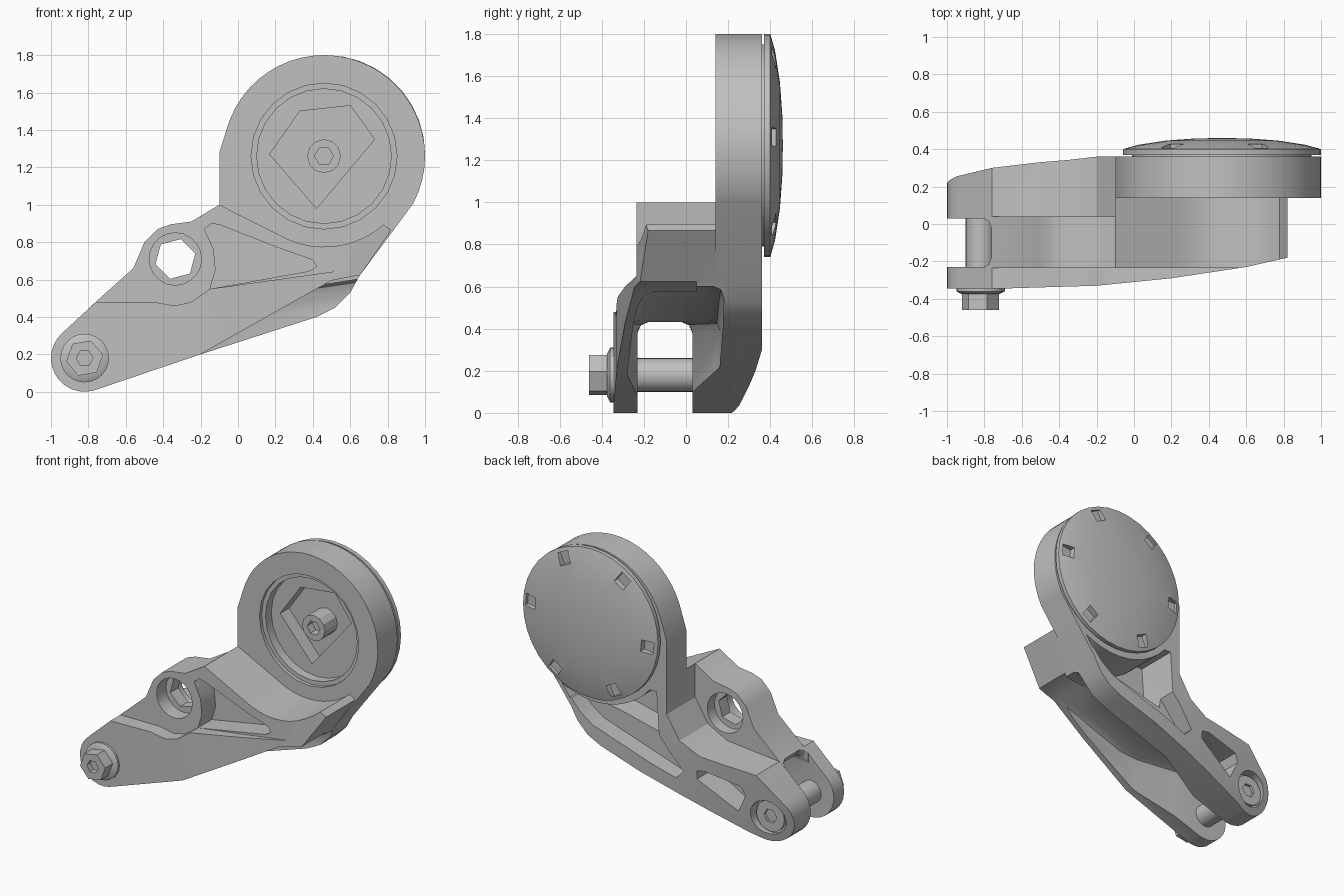
import bpy, bmesh
from math import sin, cos, pi, radians

cube = bpy.data.objects.get("Cube")
if cube:
    bpy.data.objects.remove(cube, do_unlink=True)

grey = bpy.data.materials.new("mid grey")
grey.use_nodes = True
tone = (0.53, 0.53, 0.53, 1)
grey.diffuse_color = tone
grey.node_tree.nodes["Principled BSDF"].inputs["Base Color"].default_value = tone


def arc(cx, cz, r, start, end, steps):
    angles = [radians(start + (end - start) * i / steps) for i in range(steps + 1)]
    return [(cx + r * cos(a), cz + r * sin(a)) for a in angles]


def circle(cx, cz, r, sides=32, turn=0):
    return arc(cx, cz, r, turn, turn + 360, sides)[:-1]


def finish(name, bm):
    bmesh.ops.recalc_face_normals(bm, faces=bm.faces)
    mesh = bpy.data.meshes.new(name)
    bm.to_mesh(mesh)
    bm.free()
    mesh.materials.append(grey)
    obj = bpy.data.objects.new(name, mesh)
    bpy.context.collection.objects.link(obj)
    return obj


def prism(name, points, low, high, plan=False, lean=0):
    """Extrude a front profile along y, or a plan profile along z with a lean."""
    bm = bmesh.new()
    place = (lambda p, d: (p[0] - lean * d, p[1], d)) if plan else (lambda p, d: (p[0], d, p[1]))
    face = bm.faces.new([bm.verts.new(place(p, low)) for p in points])
    grown = bmesh.ops.extrude_face_region(bm, geom=[face])
    depth = high - low
    shift = (-lean * depth, 0, depth) if plan else (0, depth, 0)
    moved = [v for v in grown["geom"] if isinstance(v, bmesh.types.BMVert)]
    bmesh.ops.translate(bm, verts=moved, vec=shift)
    return finish(name, bm)


def lathe(name, cx, cz, outline, sides=36):
    """Spin (radius, y) points about an axis along y."""
    bm = bmesh.new()
    verts = [bm.verts.new((cx + r, y, cz)) for r, y in outline]
    edges = [bm.edges.new(pair) for pair in zip(verts, verts[1:])]
    bmesh.ops.spin(bm, geom=verts + edges, cent=(cx, 0, cz), axis=(0, 1, 0),
                   angle=2 * pi, steps=sides)
    bmesh.ops.remove_doubles(bm, verts=bm.verts, dist=0.0005)
    return finish(name, bm)


def boolean(target, tool, operation):
    mod = target.modifiers.new("shape", "BOOLEAN")
    mod.object, mod.operation, mod.solver = tool, operation, "EXACT"
    bpy.context.view_layer.objects.active = target
    bpy.ops.object.modifier_apply(modifier=mod.name)
    bpy.data.objects.remove(tool, do_unlink=True)


def smooth(obj, degrees=28):
    bpy.ops.object.select_all(action="DESELECT")
    obj.select_set(True)
    bpy.context.view_layer.objects.active = obj
    bpy.ops.object.shade_smooth_by_angle(angle=radians(degrees))


# Shared profile pieces
px, pz = -0.82, 0.18
hx, hz = 0.46, 1.26
beam = [(-0.2, 0.2), (0.42, 0.4), (0.52, 0.45), (0.6, 0.53), (0.65, 0.62)]
foot = arc(px, pz, 0.18, 130, 285, 12)
cradle = [(0.82, 0.865)] + arc(hx, hz, 0.485, -49, -120, 10) + [(-0.1, 1.0)]
arm_top = [(-0.1, 0.76), (-0.2, 0.6), (-0.35, 0.52), (-0.76, 0.48)]
lug_top = [(-0.25, 0.91), (-0.36, 0.895), (-0.43, 0.87), (-0.5, 0.8),
           (-0.56, 0.66), (-0.8, 0.445)]

# Bracket: back plate with ring, back arm, lug block, front cheek
bracket = prism("bracket", foot + beam + arc(hx, hz, 0.54, -28, 165, 28)
                + [(-0.1, 1.28)] + arm_top, 0.14, 0.38)
boolean(bracket, prism("arm", foot + beam + cradle + arm_top, 0.03, 0.2), "UNION")
boolean(bracket, prism("lug", [(-0.8, 0.05)] + beam + cradle + lug_top,
                       -0.235, 0.04), "UNION")
step = [(0.6, 0.655), (-0.15, 0.55), (-0.25, 0.48), (-0.34, 0.46),
        (-0.45, 0.48), (-0.76, 0.48)]
boolean(bracket, prism("cheek", foot + beam + step, -0.38, -0.23), "UNION")

# Curved front limit in plan, and back limit that curves along the arm
front = [(-1.1, -0.345), (-0.7, -0.345), (-0.2, -0.33), (0.2, -0.29), (0.6, -0.23),
         (0.82, -0.18), (1.1, -0.1), (1.1, 1), (-1.1, 1)]
boolean(bracket, prism("front_limit", front, -0.5, 2, plan=True), "INTERSECT")
back = [(-1.2, 0.12), (-0.8, 0.22), (-0.64, 0.255), (-0.28, 0.3), (0, 0.33),
        (0.4, 0.36), (4, 0.36), (4, -1), (-1.2, -1)]
boolean(bracket, prism("back_limit", back, -0.5, 2, plan=True, lean=1), "INTERSECT")

# Underside channel, wider towards the heel, with softened corners
channel = prism("channel", [(-1.4, -0.4), (-1.4, 0.8), (-0.78, 0.8), (-0.76, 0.43),
                            (-0.1, 0.44), (0.3, 0.55), (0.9, 0.64), (0.9, -0.4)], -0.4, 0.4)
spread = [(-1.5, -0.23), (-0.55, -0.23), (-0.25, -0.28), (0.2, -0.25), (1, -0.13),
          (1, 0.19), (-0.15, 0.16), (-0.5, 0.03), (-1.5, 0.03)]
boolean(channel, prism("spread", spread, -1, 1, plan=True), "INTERSECT")
soft = channel.modifiers.new("soft", "BEVEL")
soft.width, soft.segments, soft.limit_method, soft.angle_limit = 0.05, 2, "ANGLE", radians(50)
bpy.context.view_layer.objects.active = channel
bpy.ops.object.modifier_apply(modifier=soft.name)
boolean(bracket, channel, "DIFFERENCE")

# Front cheek stops along a rising line and leaves the channel open in front
rise = [(-0.22, 0.19), (0.5, 0.595), (0.66, 0.625), (0.9, 0.6), (0.6, 0.1), (-0.2, 0.1)]
boolean(bracket, prism("rise", rise, -0.6, 0.05), "DIFFERENCE")

# Pockets: front web, back window with a deep upper part, small back window
web = [(-0.18, 0.87), (-0.14, 0.9), (-0.09, 0.89), (0.2, 0.775), (0.4, 0.705),
       (0.42, 0.67), (0.38, 0.645), (-0.15, 0.55), (-0.12, 0.65), (-0.13, 0.76)]
boolean(bracket, prism("web", web, -0.6, -0.08), "DIFFERENCE")
rim = [(-0.02, 0.9)] + arc(hx, hz, 0.56, -140, -62, 10) + [(0.72, 0.76)]
window = rim + [(0.58, 0.6), (0.48, 0.53), (-0.16, 0.32), (-0.22, 0.38), (-0.04, 0.6)]
boolean(bracket, prism("window", window, 0.23, 0.6), "DIFFERENCE")
deep = rim + [(0.66, 0.68), (0.3, 0.61), (-0.03, 0.53), (-0.04, 0.6)]
boolean(bracket, prism("deep_window", deep, 0.06, 0.6), "DIFFERENCE")
slot = [(-0.32, 0.41), (-0.38, 0.42), (-0.64, 0.37), (-0.67, 0.31), (-0.61, 0.18),
        (-0.32, 0.35)]
boolean(bracket, prism("slot", slot, 0.13, 0.6), "DIFFERENCE")

# Round holes and stepped bore
bores = [(circle(px, pz, 0.125, 20), 0.2, 0.6),
         (circle(-0.335, 0.71, 0.14, 20), -0.5, -0.13),
         (circle(-0.335, 0.71, 0.14, 20), -0.04, 0.2),
         (circle(-0.335, 0.71, 0.11, 6, 15), -0.5, 0.2),
         (circle(hx, hz, 0.39, 24), 0, 0.165),
         (circle(hx, hz, 0.36, 24), 0, 0.23),
         ([(0.33, 1.5), (0.6, 1.53), (0.73, 1.35), (0.42, 0.98), (0.17, 1.27)], 0, 0.33)]
for points, low, high in bores:
    boolean(bracket, prism("bore", points, low, high), "DIFFERENCE")
smooth(bracket)

# Domed cap with six rim notches
cx, cz = 0.47, 1.27
cap = lathe("cap", cx, cz, [(0, 0.35), (0.48, 0.35), (0.48, 0.37), (0.53, 0.37),
                            (0.53, 0.4), (0.45, 0.423), (0.3, 0.446),
                            (0.15, 0.457), (0, 0.46)])
for k, (nx, nz) in enumerate(circle(cx, cz, 0.46, 6, 5)):
    boolean(cap, prism("notch", circle(nx, nz, 0.06, 4, 50 + 60 * k), 0.385, 0.6), "DIFFERENCE")
smooth(cap)

# Hub stud inside the bore
hub = prism("hub_stud", circle(hx, hz, 0.09, 12), 0.19, 0.345)
boolean(hub, prism("socket", circle(hx, hz, 0.05, 6), 0.1, 0.25), "DIFFERENCE")
smooth(hub)

# Pivot pin, washer, bolt head and rear nut
pin = prism("pivot_pin", circle(px, pz, 0.08, 24), -0.3, 0.1)
smooth(pin)
washer = lathe("washer", px, pz, [(0, -0.33), (0.13, -0.335), (0.13, -0.36),
                                  (0.1, -0.375), (0, -0.375)], 24)
smooth(washer)
head = prism("bolt_head", circle(px, pz, 0.1, 6, 10), -0.46, -0.37)
boolean(head, prism("socket", circle(px, pz, 0.045, 6), -0.6, -0.42), "DIFFERENCE")
nut = prism("pivot_nut", circle(px, pz, 0.11, 16), 0.18, 0.225)
boolean(nut, prism("socket", circle(px, pz, 0.05, 6), 0.205, 0.4), "DIFFERENCE")
